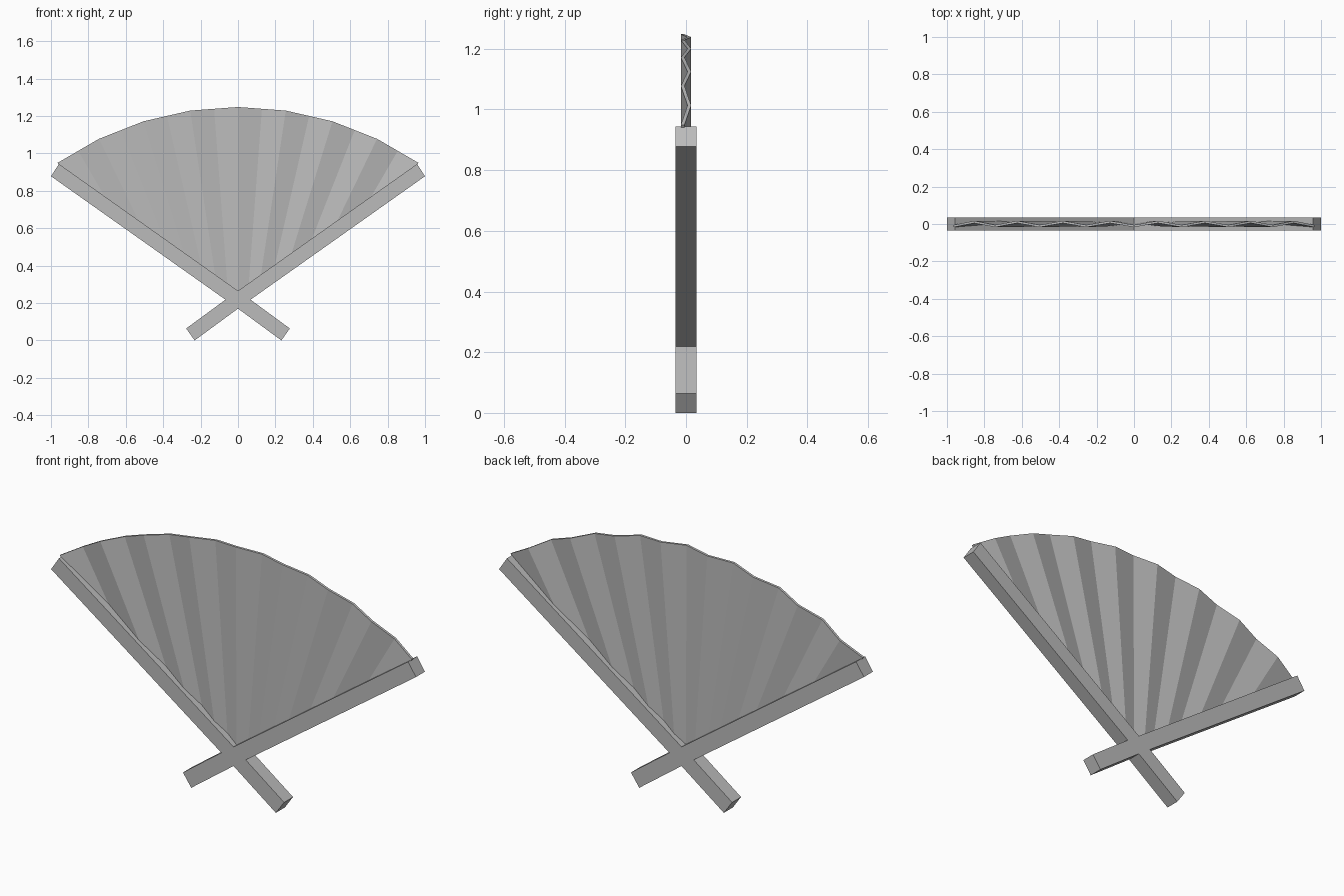
import bpy
import bmesh
from math import sin, cos, radians
from mathutils import Vector

cube = bpy.data.objects.get("Cube")
if cube:
    bpy.data.objects.remove(cube, do_unlink=True)

grey = bpy.data.materials.new("plain grey")
grey.use_nodes = True
colour = (0.5, 0.5, 0.5, 1)
grey.diffuse_color = colour
grey.node_tree.nodes["Principled BSDF"].inputs["Base Color"].default_value = colour


def finish(bm, name):
    bmesh.ops.recalc_face_normals(bm, faces=bm.faces)
    mesh = bpy.data.meshes.new(name)
    bm.to_mesh(mesh)
    bm.free()
    mesh.materials.append(grey)
    obj = bpy.data.objects.new(name, mesh)
    bpy.context.collection.objects.link(obj)
    return obj


# Crossed guard sticks: one mirrored outline, extruded through the depth
DEPTH = 0.07
half = [(0, 0.17), (0.232, 0), (0.277, 0.064), (0.067, 0.218),
        (1, 0.878), (0.957, 0.943), (0, 0.265)]
outline = half + [(-x, z) for x, z in half[-2:0:-1]]
bm = bmesh.new()
face = bm.faces.new([bm.verts.new((x, -DEPTH / 2, z)) for x, z in outline])
moved = bmesh.ops.extrude_face_region(bm, geom=[face])["geom"]
bmesh.ops.translate(bm, vec=(0, DEPTH, 0),
                    verts=[v for v in moved if isinstance(v, bmesh.types.BMVert)])
finish(bm, "crossed_sticks")

# Pleated leaf: folds radiate from a point below, cut off along the sticks
CENTRE = Vector((0, 0, -0.46))
RADIUS, SPREAD, PLEATS = 1.708, radians(34.4), 8
FOLD, THICK = 0.011, 0.012
STICK_Z, SLOPE = 0.218, 0.715


def rim(i):
    a = SPREAD * (2 * i / PLEATS - 1)
    return Vector((RADIUS * sin(a), -FOLD, RADIUS * cos(a)))


spokes = []
for i in range(PLEATS + 1):
    spokes.append(rim(i))
    if i < PLEATS:
        valley = (rim(i) + rim(i + 1)) / 2
        valley.y = FOLD
        spokes.append(valley)

bm = bmesh.new()
rings = []
for s in spokes:
    t = (STICK_Z - CENTRE.z) / (s.z - SLOPE * abs(s.x))
    rings.append([bm.verts.new(CENTRE + s * k + Vector((0, y, 0)))
                  for k, y in ((t, -THICK / 2), (1, -THICK / 2),
                               (1, THICK / 2), (t, THICK / 2))])
for a, b in zip(rings, rings[1:]):
    for j in range(4):
        k = (j + 1) % 4
        bm.faces.new((a[j], a[k], b[k], b[j]))
bm.faces.new(rings[0])
bm.faces.new(rings[-1])
finish(bm, "pleated_leaf")
